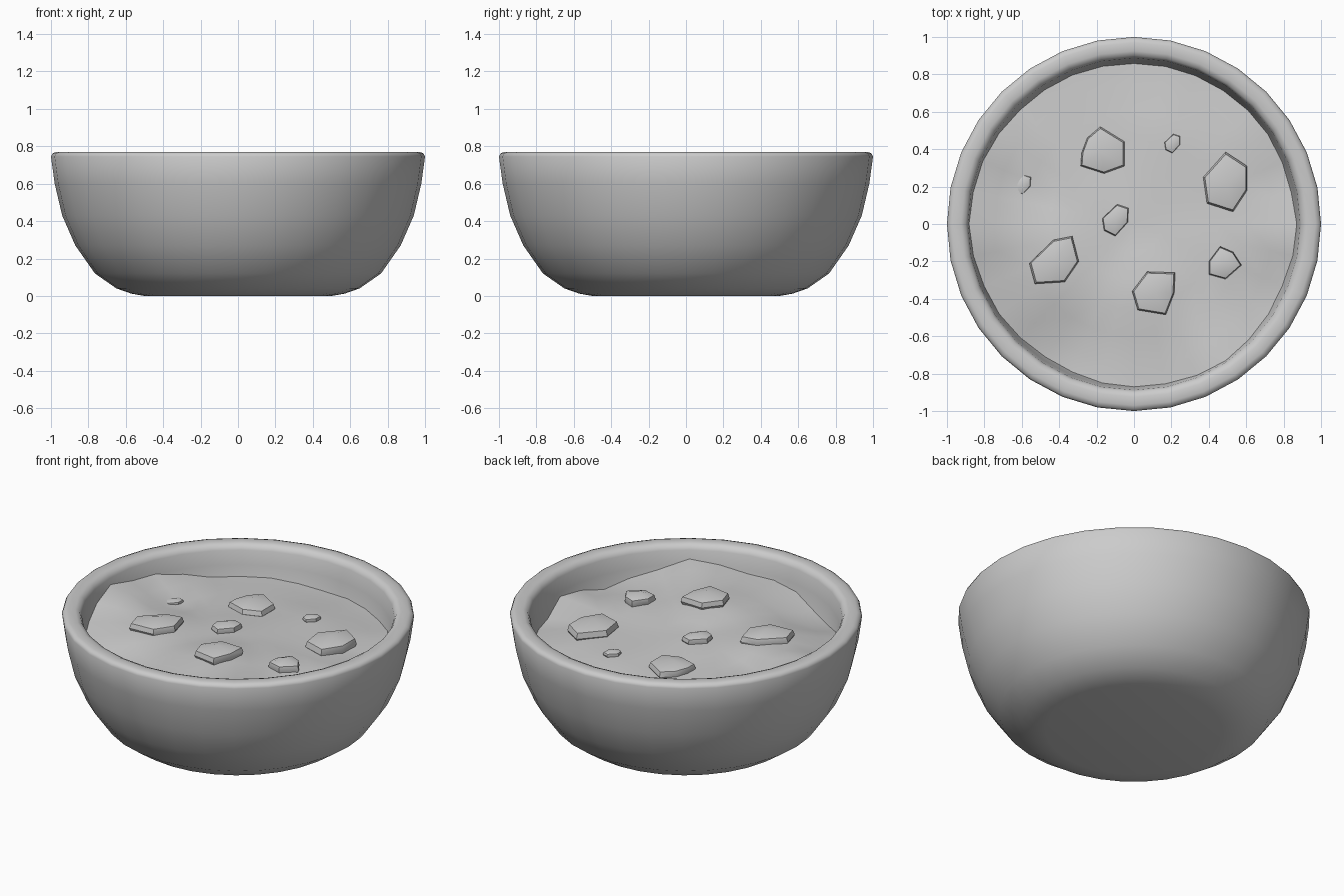
import bpy, bmesh, math
from mathutils import Vector

if "Cube" in bpy.data.objects:
    bpy.data.objects.remove(bpy.data.objects["Cube"])

SEG = 32


def make_object(name, verts, faces, angle):
    mesh = bpy.data.meshes.new(name)
    mesh.from_pydata(verts, [], faces)
    bm = bmesh.new()
    bm.from_mesh(mesh)
    bmesh.ops.remove_doubles(bm, verts=bm.verts, dist=1e-5)
    bmesh.ops.recalc_face_normals(bm, faces=bm.faces)
    bm.to_mesh(mesh)
    bm.free()
    ob = bpy.data.objects.new(name, mesh)
    bpy.context.collection.objects.link(ob)
    bpy.ops.object.select_all(action='DESELECT')
    ob.select_set(True)
    bpy.context.view_layer.objects.active = ob
    bpy.ops.object.shade_smooth_by_angle(angle=math.radians(angle))
    return ob


def bridge(rings, n):
    return [(r * n + i, r * n + (i + 1) % n, (r + 1) * n + (i + 1) % n, (r + 1) * n + i)
            for r in range(rings - 1) for i in range(n)]


def circle(r, z, height=None):
    pts = []
    for i in range(SEG):
        a = 2 * math.pi * i / SEG
        x, y = r * math.cos(a), r * math.sin(a)
        pts.append((x, y, height(x, y) if height else z))
    return pts


# Bowl: lathed profile, outside up over the rim and down inside
profile = [(0.5, 0), (0.57, 0.012), (0.65, 0.04), (0.765, 0.12), (0.87, 0.27),
           (0.94, 0.43), (0.98, 0.6), (1.0, 0.745), (0.992, 0.762), (0.97, 0.77),
           (0.925, 0.77), (0.9, 0.76), (0.888, 0.735), (0.875, 0.65), (0.852, 0.53),
           (0.78, 0.33), (0.68, 0.18), (0.55, 0.1)]
verts = [v for r, z in profile for v in circle(r, z)]
faces = bridge(len(profile), SEG)
last = (len(profile) - 1) * SEG
faces += [tuple(reversed(range(SEG))), tuple(range(last, last + SEG))]
make_object("bowl", verts, faces, 50)

# Soup: wavy surface through a few edge heights (angle, z) and inner heights
edge = [(-2, .63), (14, .55), (60, .56), (90, .56), (120, .58), (138, .58), (154, .66),
        (180, .70), (195, .65), (205, .60), (237, .54), (276, .627), (305, .685),
        (323, .60), (337, .56)]
inner = [(-.17, .39, .595), (.2, .43, .605), (.5, .22, .60), (-.6, .21, .575),
         (-.1, .02, .62), (-.42, -.19, .635), (.11, -.36, .665), (.48, -.21, .625)]
control = [(.86 * math.cos(math.radians(a)), .86 * math.sin(math.radians(a)), z)
           for a, z in edge] + inner


def soup_z(x, y):
    total = weight = 0
    for cx, cy, cz in control:
        w = 1 / ((x - cx) ** 2 + (y - cy) ** 2 + 0.004) ** 1.5
        total += w * cz
        weight += w
    return total / weight


radii = [.883, .75, .6, .45, .3, .15]
verts = [v for r in radii for v in circle(r, 0, soup_z)]
faces = bridge(len(radii), SEG)
verts.append((0, 0, soup_z(0, 0)))
base = (len(radii) - 1) * SEG
faces += [(base + i, base + (i + 1) % SEG, len(verts) - 1) for i in range(SEG)]
soup = make_object("soup", verts, faces, 60)
if soup.data.polygons[0].normal.z < 0:
    soup.data.flip_normals()


# Chunks: faceted lumps from a footprint outline
def chunk(name, outline, top):
    n = len(outline)
    c = sum((Vector(p) for p in outline), Vector((0, 0))) / n
    size = max((Vector(p) - c).length for p in outline)
    z = soup_z(*c)
    verts = []
    for s, h in ((.7, -.5 * size), (1, 0.005), (.93, top * .55)):
        for p in outline:
            q = c + (Vector(p) - c) * s
            verts.append((q.x, q.y, z + h))
    faces = bridge(3, n) + [tuple(range(n))]
    verts.append((c.x, c.y, z + top))
    faces += [(2 * n + i, 2 * n + (i + 1) % n, 3 * n) for i in range(n)]
    make_object(name, verts, faces, 35)


small = [(.01, .085), (.07, .065), (.068, -.01), (0, -.085), (-.06, -.055), (-.07, .01)]


def placed(x, y, s):
    return [(x + px * s, y + py * s) for px, py in small]


chunk("chunk_back", [(-.18, .52), (-.05, .44), (-.05, .31), (-.16, .27), (-.285, .31),
                     (-.28, .38), (-.25, .46)], .06)
chunk("chunk_right", [(.49, .385), (.605, .31), (.605, .18), (.53, .065), (.39, .11),
                      (.37, .25)], .07)
chunk("chunk_left", [(-.33, -.065), (-.295, -.2), (-.37, -.31), (-.53, -.32),
                     (-.56, -.21), (-.43, -.085)], .06)
chunk("chunk_front", [(.07, -.255), (.22, -.26), (.215, -.37), (.17, -.485),
                      (.02, -.46), (-.01, -.36)], .06)
chunk("chunk_front_right", [(.46, -.12), (.53, -.15), (.575, -.22), (.49, -.295),
                            (.4, -.27), (.4, -.2)], .06)
chunk("chunk_middle", placed(-.1, .02, 1), .05)
chunk("chunk_small_back", placed(.205, .43, .6), .03)
chunk("chunk_small_left", placed(-.595, .21, .62), .03)
